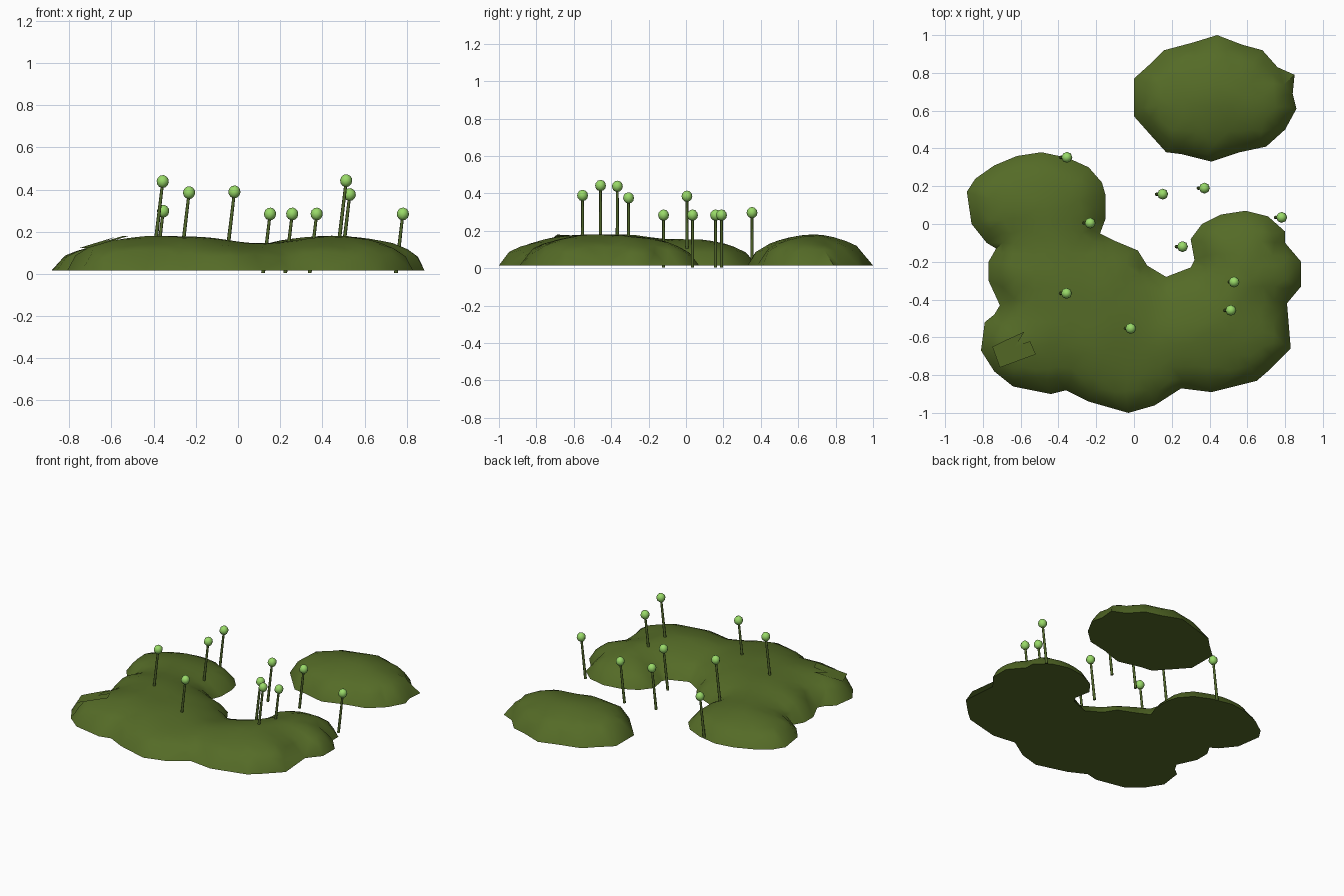
import bpy, bmesh, math, random
from mathutils import Vector, Matrix
from mathutils.geometry import delaunay_2d_cdt, intersect_point_line

random.seed(4)
cube = bpy.data.objects.get("Cube")
if cube:
    bpy.data.objects.remove(cube)


def make_material(name, color):
    mat = bpy.data.materials.new(name)
    mat.use_nodes = True
    mat.diffuse_color = color
    bsdf = mat.node_tree.nodes["Principled BSDF"]
    bsdf.inputs["Base Color"].default_value = color
    bsdf.inputs["Roughness"].default_value = 0.9
    return mat


moss_green = make_material("moss green", (0.09, 0.147, 0.02, 1))
stalk_green = make_material("stalk green", (0.085, 0.14, 0.024, 1))
bud_green = make_material("bud light green", (0.32, 0.7, 0.14, 1))

BASE = 0.015   # height of the flat underside


def finish(name, bm, materials, angle):
    mesh = bpy.data.meshes.new(name)
    bm.to_mesh(mesh)
    bm.free()
    for mat in materials:
        mesh.materials.append(mat)
    obj = bpy.data.objects.new(name, mesh)
    bpy.context.collection.objects.link(obj)
    bpy.ops.object.select_all(action='DESELECT')
    obj.select_set(True)
    bpy.context.view_layer.objects.active = obj
    bpy.ops.object.shade_smooth_by_angle(angle=math.radians(angle))


def rim_distance(p, outline):
    best = 9.0
    for a, b in zip(outline, outline[1:] + outline[:1]):
        q, t = intersect_point_line(p, a, b)
        q = a.lerp(b, min(max(t, 0), 1))
        best = min(best, (p - q.to_2d()).length)
    return best


def inside(p, outline):
    hit = False
    for a, b in zip(outline, outline[1:] + outline[:1]):
        if (a.y > p.y) != (b.y > p.y):
            if p.x < a.x + (b.x - a.x) * (p.y - a.y) / (b.y - a.y):
                hit = not hit
    return hit


def mound(name, pairs, peak, rounding, step=0.06):
    """Fill an outline with a loose grid and raise it into a rounded dome."""
    outline = [Vector(p) for p in reversed(pairs)]
    points = list(outline)
    count = int(2 / step)
    for i in range(count + 1):
        for j in range(count + 1):
            p = Vector((i * step - 1, j * step - 1))
            p += Vector((random.uniform(-1, 1), random.uniform(-1, 1))) * step * 0.2
            if inside(p, outline) and rim_distance(p, outline) > step * 0.4:
                points.append(p)
    ring = list(range(len(outline)))
    flat, _, faces, *_ = delaunay_2d_cdt(points, [], [ring], 1, 1e-5)
    bm = bmesh.new()
    verts = []
    for p in flat:
        t = min(rim_distance(p, outline) / rounding, 1)
        bump = 0.005 * math.sin(13 * p.x + 2) * math.sin(11 * p.y)
        rise = (peak(p) + bump) * math.sqrt(max(0, 1 - (1 - t) ** 2))
        verts.append(bm.verts.new((p.x, p.y, BASE + rise)))
    for face in faces:
        bm.faces.new([verts[i] for i in face])
    rim = [e for e in bm.edges if e.is_boundary]
    bmesh.ops.holes_fill(bm, edges=rim, sides=0)
    bmesh.ops.recalc_face_normals(bm, faces=bm.faces)
    finish(name, bm, [moss_green], 50)


# Large horseshoe-shaped moss clump
large = [
    (-.885, .17), (-.84, .24), (-.74, .31), (-.62, .36), (-.49, .38), (-.35, .35),
    (-.24, .3), (-.17, .22), (-.15, .15), (-.15, .03), (-.18, -.05), (-.1, -.09),
    (.02, -.14), (.07, -.22), (.17, -.28), (.3, -.23), (.32, -.19), (.3, -.08),
    (.36, 0), (.46, .05), (.59, .07), (.71, .04), (.8, -.04), (.8, -.1),
    (.885, -.2), (.885, -.33), (.81, -.42), (.83, -.66), (.72, -.77), (.65, -.83),
    (.41, -.89), (.25, -.87), (.11, -.96), (-.03, -1), (-.24, -.94), (-.36, -.88),
    (-.44, -.9), (-.64, -.86), (-.74, -.78), (-.81, -.67), (-.79, -.52), (-.74, -.48),
    (-.71, -.43), (-.77, -.3), (-.77, -.2), (-.73, -.13), (-.78, -.1), (-.86, 0)]


def large_peak(p):
    saddle = 0.035 * math.exp(-((p.x - 0.1) / 0.22) ** 2)
    back = 0.03 * min(max((p.y + 0.3) / 0.4, 0), 1)
    return 0.168 - saddle - back


mound("large_moss_clump", large, large_peak, 0.39)

# Separate oval clump at the back
small = [
    (0, .77), (.1, .86), (.16, .92), (.31, .96), (.44, 1), (.57, .95), (.68, .92),
    (.76, .83), (.85, .79), (.84, .69), (.86, .61), (.8, .5), (.7, .41), (.56, .38),
    (.41, .33), (.25, .37), (.17, .38), (.08, .48), (0, .57)]
mound("small_moss_clump", small, lambda p: 0.163, 0.34)

# Flat tilted flake of moss lying on the front corner
flake = [(-.75, -.65), (-.69, -.62), (-.58, -.57), (-.63, -.65),
         (-.55, -.62), (-.52, -.69), (-.71, -.76)]
bm = bmesh.new()
bm.faces.new([bm.verts.new((x, y, 0.15 + 0.26 * (x + 0.64) + 0.1 * (y + 0.67)))
              for x, y in reversed(flake)])
finish("moss_flake", bm, [moss_green], 30)

# Leaning stalks, each with a round bud on top
LENGTH = 0.28
LEAN = Vector((-0.033, 0, -LENGTH))


def stalk(index, x, y, z):
    top = Vector((x, y, z))
    bm = bmesh.new()
    turn = (-LEAN).to_track_quat('Z', 'Y').to_matrix().to_4x4()
    bmesh.ops.create_cone(bm, cap_ends=True, segments=8, radius1=0.009,
                          radius2=0.007, depth=LEAN.length,
                          matrix=Matrix.Translation(top + LEAN / 2) @ turn)
    old = set(bm.faces)
    bmesh.ops.create_uvsphere(bm, u_segments=8, v_segments=6, radius=0.029,
                              matrix=Matrix.Translation(top) @ turn
                              @ Matrix.Diagonal((1, 1, 1.05, 1)))
    for face in bm.faces:
        face.material_index = 0 if face in old else 1
    finish(f"stalk_with_bud_{index}", bm, [stalk_green, bud_green], 60)


buds = [(-.355, .353, .297), (-.232, .005, .385), (-.357, -.367, .438),
        (-.017, -.553, .389), (.152, .158, .284), (.373, .19, .284),
        (.257, -.12, .284), (.782, .035, .284), (.53, -.307, .376),
        (.513, -.457, .442)]
for index, bud in enumerate(buds, 1):
    stalk(index, *bud)
